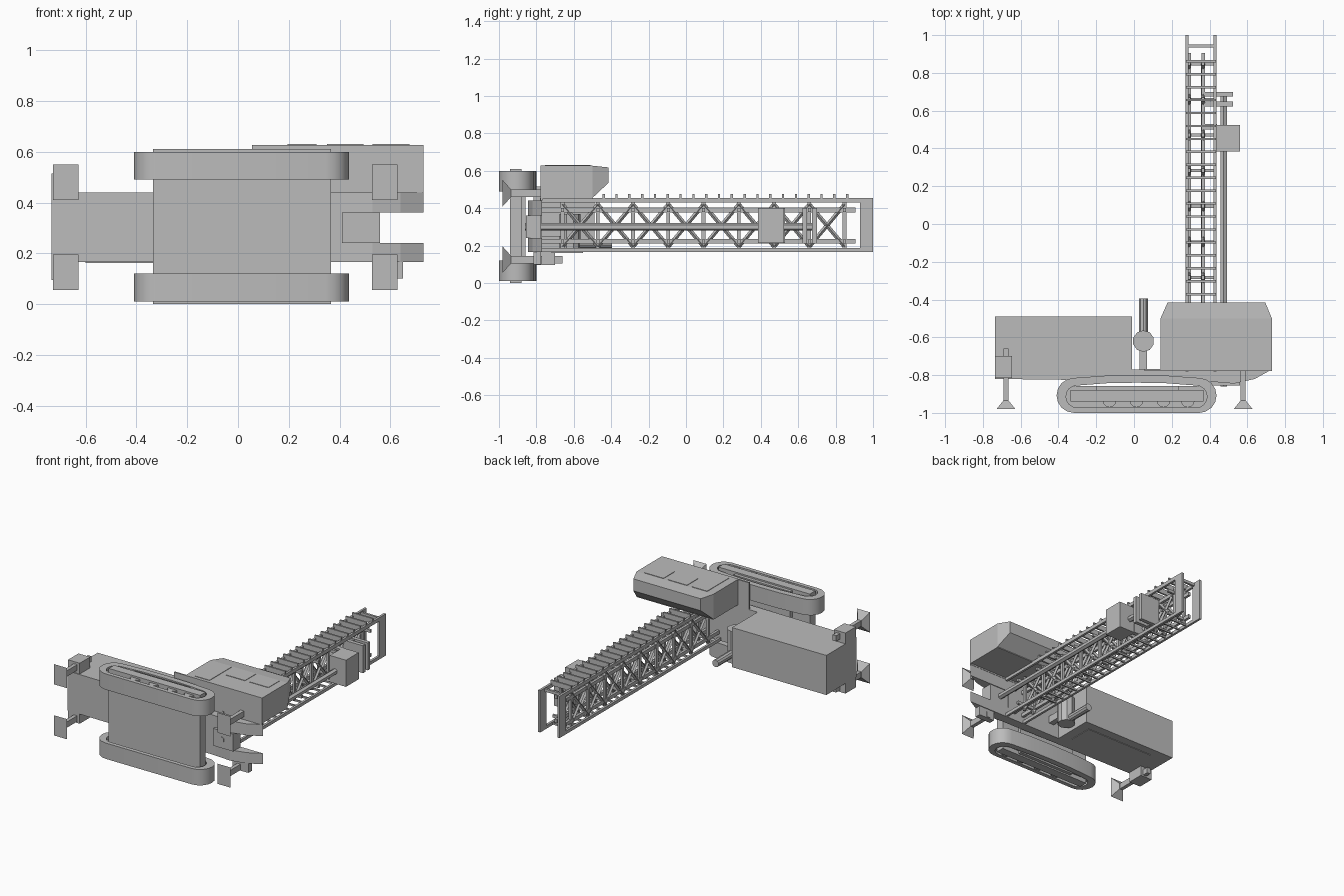
import bpy, math
from mathutils import Vector

if "Cube" in bpy.data.objects:
    bpy.data.objects.remove(bpy.data.objects["Cube"], do_unlink=True)

GREY = 0.5
grey = bpy.data.materials.new("plain_grey")
grey.use_nodes = True
grey.diffuse_color = (GREY, GREY, GREY, 1)
grey.node_tree.nodes["Principled BSDF"].inputs["Base Color"].default_value = (GREY, GREY, GREY, 1)
MID = 0.305  # mirror height between the two tracks


def finish(ob, name):
    ob.name = name
    ob.data.materials.clear()
    ob.data.materials.append(grey)
    return ob


def mesh(name, verts, faces):
    me = bpy.data.meshes.new(name)
    me.from_pydata(verts, [], faces)
    ob = bpy.data.objects.new(name, me)
    bpy.context.collection.objects.link(ob)
    return finish(ob, name)


def loft(name, a, b):
    """Solid between two matching rings."""
    n = len(a)
    faces = [tuple(range(n))[::-1], tuple(range(n, 2 * n))]
    faces += [(i, (i + 1) % n, (i + 1) % n + n, i + n) for i in range(n)]
    return mesh(name, a + b, faces)


def box(name, x, y, z):
    ring = [(x[0], y[0]), (x[1], y[0]), (x[1], y[1]), (x[0], y[1])]
    return slab(name, ring, z)


def slab(name, ring, z):
    """Outline in x and y, extruded through z."""
    return loft(name, [(p[0], p[1], z[0]) for p in ring], [(p[0], p[1], z[1]) for p in ring])


def beam(name, p, q, size, sides=4):
    p, q = Vector(p), Vector(q)
    d = q - p
    bpy.ops.mesh.primitive_cylinder_add(vertices=sides, radius=size, depth=d.length, location=(p + q) / 2)
    ob = bpy.context.object
    ob.rotation_mode = 'QUATERNION'
    ob.rotation_quaternion = d.to_track_quat('Z', 'Y')
    return finish(ob, name)


def capsule(x0, x1, y0, y1, arch=0.0, steps=8):
    """Rounded track outline with a gently arched upper run."""
    r, cy = (y1 - y0) / 2, (y0 + y1) / 2
    pts = []
    for cx, start in ((x1 - r, -90), (x0 + r, 90)):
        for i in range(steps + 1):
            a = math.radians(start + 180 * i / steps)
            pts.append((cx + r * math.cos(a), cy + r * math.sin(a)))
        if start == -90:
            for t in (0.75, 0.5, 0.25):
                pts.append((x0 + r + (x1 - x0 - 2 * r) * t, y1 + arch * (1 if t == 0.5 else 0.8)))
    return pts


def ring_slab(name, outer, inner, z):
    cu = bpy.data.curves.new(name, 'CURVE')
    cu.dimensions, cu.fill_mode = '2D', 'BOTH'
    cu.extrude = (z[1] - z[0]) / 2
    for pts in (outer, inner):
        sp = cu.splines.new('POLY')
        sp.points.add(len(pts) - 1)
        for p, c in zip(sp.points, pts):
            p.co = (c[0], c[1], 0, 1)
        sp.use_cyclic_u = True
    ob = bpy.data.objects.new(name, cu)
    ob.location.z = sum(z) / 2
    bpy.context.collection.objects.link(ob)
    return finish(ob, name)


def flip(z):
    return (2 * MID - z[1], 2 * MID - z[0])


# Undercarriage
box("chassis", (-0.335, 0.367), (-0.94, -0.88), (0, 0.61))
box("chassis_top", (-0.2, 0.235), (-0.88, -0.857), (0.01, 0.6))
for side, mirror in (("lower", lambda z: z), ("upper", flip)):
    ring_slab(side + "_track", capsule(-0.41, 0.437, -1.0, -0.815, 0.015),
              capsule(-0.36, 0.387, -0.972, -0.855, 0.015), mirror((0.01, 0.12)))
    slab(side + "_track_wall", capsule(-0.37, 0.397, -0.98, -0.858), mirror((0.03, 0.1)))
    for x in (-0.13, 0.013, 0.156, 0.285):
        z = mirror((0.012, 0.03))
        beam(side + "_roller", (x, -0.935, z[0]), (x, -0.935, z[1]), 0.036, 12)

# Deck with a forked nose
slab("deck", [(-0.735, -0.82), (0.41, -0.835), (0.41, -0.77), (-0.735, -0.77)], (0.165, 0.44))
prong = [(0.41, -0.835), (0.53, -0.845), (0.64, -0.82), (0.73, -0.77), (0.41, -0.77)]
slab("lower_prong", prong, (0.165, 0.24))
slab("upper_prong", prong, (0.36, 0.44))
box("drill_guide", (0.41, 0.56), (-0.855, -0.775), (0.24, 0.36))

# Engine housing and its panels
box("engine_housing", (-0.735, -0.01), (-0.77, -0.49), (0.165, 0.44))
box("housing_panel", (-0.6, -0.08), (-0.72, -0.55), (0.161, 0.165))

# Cab: lower walls, then a roof that narrows along x and overhangs the wall
box("cab_floor", (0.055, 0.73), (-0.778, -0.768), (0.44, 0.627))
box("cab", (0.14, 0.73), (-0.77, -0.5), (0.45, 0.627))
loft("cab_roof",
     [(0.14, -0.5, 0.455), (0.73, -0.5, 0.455), (0.73, -0.5, 0.627), (0.14, -0.5, 0.627)],
     [(0.178, -0.415, 0.535), (0.695, -0.415, 0.535), (0.695, -0.415, 0.618), (0.178, -0.415, 0.618)])
for name, x, y in (("door", (0.195, 0.31), (-0.755, -0.51)),
                   ("rear_window", (0.35, 0.495), (-0.63, -0.51)),
                   ("front_window", (0.53, 0.675), (-0.63, -0.51))):
    box(name, x, y, (0.627, 0.63))

# Exhaust
beam("muffler", (0.05, -0.62, 0.185), (0.05, -0.62, 0.37), 0.057, 10)
beam("exhaust_pipe", (0.05, -0.62, 0.21), (0.05, -0.395, 0.21), 0.025, 10)
box("muffler_stand", (0.03, 0.07), (-0.77, -0.62), (0.25, 0.3))

# Levelling jacks
for name, x, top in (("rear", -0.678, -0.66), ("front", 0.578, -0.77)):
    for side, z in (("lower", 0.125), ("upper", 0.48)):
        tag = name + "_" + side
        box(tag + "_jack_rod", (x - 0.013, x + 0.013), (-0.95, top), (z - 0.02, z + 0.02))
        a = [(x + i * 0.05, -0.98, z + j * 0.07) for i, j in ((-1, -1), (1, -1), (1, 1), (-1, 1))]
        b = [(x + i * 0.014, -0.935, z + j * 0.02) for i, j in ((-1, -1), (1, -1), (1, 1), (-1, 1))]
        loft(tag + "_jack_foot", a, b)
for side, z in (("lower", (0.095, 0.17)), ("upper", (0.435, 0.515))):
    box("rear_" + side + "_jack_box", (-0.735, -0.645), (-0.815, -0.7), z)
box("front_lower_jack_box", (0.53, 0.65), (-0.815, -0.775), (0.1, 0.17))

# Mast: four corner chords, end plates and ladder rungs
for x in ((0.272, 0.288), (0.42, 0.436)):
    box("mast_end_plate", x, (0.93, 1.0), (0.165, 0.455))
    for z in ((0.165, 0.187), (0.43, 0.455)):
        box("mast_chord", x, (-0.78, 0.93), z)
for i in range(20):
    y = -0.44 + i * 0.0685
    box("top_rung", (0.275, 0.433), (y - 0.006, y + 0.006), (0.44, 0.475))
    box("bottom_rung", (0.275, 0.433), (y - 0.005, y + 0.005), (0.17, 0.182))
box("end_rung", (0.275, 0.433), (0.935, 0.95), (0.43, 0.45))

# Mast: inner rails and crossed bracing
for x in (0.292, 0.366):
    for z in (0.2225, 0.39):
        box("inner_rail", (x - 0.009, x + 0.009), (-0.77, 0.905), (z - 0.0125, z + 0.0125))
    step = 0.1885
    for i in range(9):
        y = -0.66 + i * step
        box("brace_post", (x - 0.008, x + 0.008), (y - 0.01, y + 0.01), (0.185, 0.432))
        if i < 8:
            beam("brace", (x, y, 0.195), (x, y + step, 0.42), 0.011)
            beam("brace", (x, y, 0.42), (x, y + step, 0.195), 0.011)
for i in range(9):
    y = -0.66 + i * step
    for z in (0.2225, 0.39):
        box("cross_tie", (0.285, 0.428), (y - 0.008, y + 0.008), (z - 0.01, z + 0.01))

# Drill string, rotary head and carriage plates
beam("drill_rod", (0.475, -0.86, 0.3), (0.475, 0.69, 0.3), 0.02, 6)
box("rotary_head", (0.435, 0.56), (0.385, 0.525), (0.215, 0.4))
box("head_slide", (0.37, 0.44), (0.5, 0.53), (0.215, 0.4))
for y in (0.635, 0.687):
    box("carriage_plate", (0.375, 0.525), (y - 0.013, y + 0.013), (0.21, 0.4))
